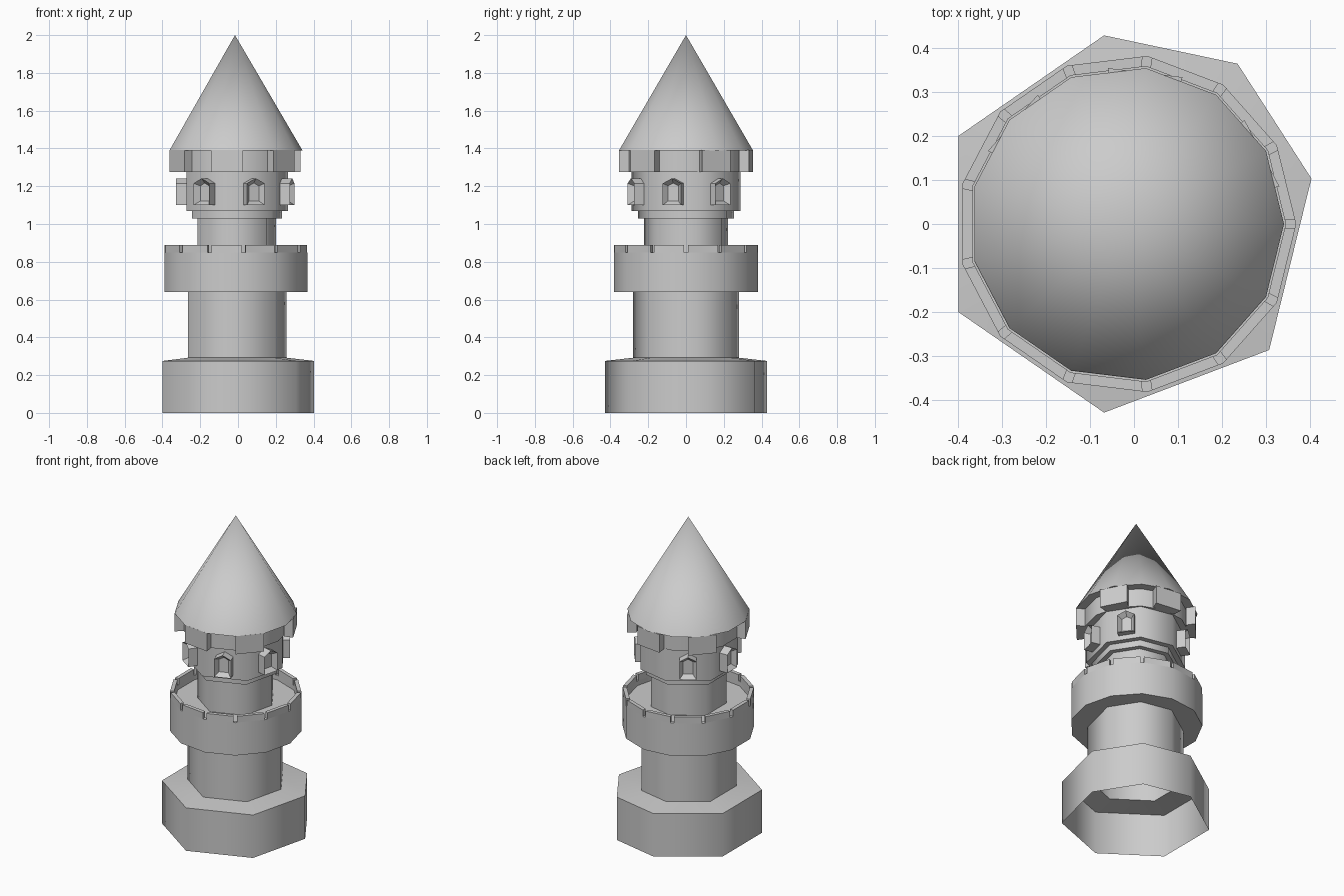
import bpy, bmesh, math
from mathutils import Vector, Matrix

if "Cube" in bpy.data.objects:
    bpy.data.objects.remove(bpy.data.objects["Cube"])

stone = bpy.data.materials.new("grey_stone")
stone.use_nodes = True
stone.diffuse_color = (0.6, 0.6, 0.6, 1)
stone.node_tree.nodes["Principled BSDF"].inputs["Base Color"].default_value = (0.6, 0.6, 0.6, 1)

AXIS_X = -0.016
STEP = math.tau / 13
ROUND = [(k * STEP, 1) for k in range(13)]
# Seven-sided outline: corners on every second half step, one merged pair
SEVEN = [(k * STEP, 1.025 if k == 2 else 1) for k in (0.5, 2, 3.5, 5.5, 7.5, 9.5, 11.5)]


def polar(r, a, z):
    return Vector((AXIS_X + r * math.cos(a), r * math.sin(a), z))


def finish(bm, name, angle=0):
    mesh = bpy.data.meshes.new(name)
    bm.to_mesh(mesh)
    bm.free()
    mesh.materials.append(stone)
    obj = bpy.data.objects.new(name, mesh)
    bpy.context.collection.objects.link(obj)
    if angle:
        bpy.ops.object.select_all(action='DESELECT')
        obj.select_set(True)
        bpy.context.view_layer.objects.active = obj
        bpy.ops.object.shade_smooth_by_angle(angle=math.radians(angle))
    return obj


def lathe(name, outline, profile, angle=58):
    """Sweep a bottom-to-top (radius, height) profile around an outline."""
    bm = bmesh.new()
    rings = [[bm.verts.new(polar(r * f, a, z)) for a, f in outline] for r, z in profile]
    n = len(outline)
    for low, high in zip(rings, rings[1:]):
        for i in range(n):
            j = (i + 1) % n
            bm.faces.new((low[i], low[j], high[j], high[i]))
    bmesh.ops.remove_doubles(bm, verts=bm.verts, dist=1e-5)
    return finish(bm, name, angle)


def prism(bm, base, offset):
    """Extrude a polygon by an offset and return the far face."""
    low = [bm.verts.new(p) for p in base]
    high = [bm.verts.new(p + offset) for p in base]
    n = len(base)
    bm.faces.new(low[::-1])
    for i in range(n):
        j = (i + 1) % n
        bm.faces.new((low[i], low[j], high[j], high[i]))
    return bm.faces.new(high)


# Hollow base and shaft
lathe("base", SEVEN, [(0.432, 0), (0.432, 0.275), (0.282, 0.292)])
lathe("shaft", SEVEN, [(0.282, 0.292), (0.282, 0.645)])

# Balcony with walkway
lathe("balcony", ROUND, [(0.22, 0.64), (0.385, 0.64), (0.385, 0.85),
                         (0.361, 0.85), (0.361, 0.82), (0.18, 0.82)])

# Battlements: one long block per side, with a slot at each corner
bm = bmesh.new()
for k in range(13):
    ends = []
    for r in (0.361, 0.385):
        a, b = polar(r, k * STEP, 0.85), polar(r, (k + 1) * STEP, 0.85)
        ends.append((a.lerp(b, 0.06), a.lerp(b, 0.94)))
    (ia, ib), (oa, ob) = ends
    prism(bm, [ia, oa, ob, ib], Vector((0, 0, 0.04)))
finish(bm, "battlements")

# Neck, stepped collar and upper room
lathe("neck", SEVEN, [(0.225, 0.81), (0.225, 1.03)])
lathe("collar", SEVEN, [(0.2, 1.03), (0.256, 1.03), (0.256, 1.07)])
lathe("upper_room", SEVEN, [(0.24, 1.07), (0.29, 1.07), (0.29, 1.28)])

# Roof with its recessed band
lathe("roof_band", ROUND, [(0.2, 1.275), (0.303, 1.275), (0.303, 1.39)])
lathe("roof", ROUND, [(0.25, 1.39), (0.357, 1.39), (0, 2.0)])

# Hanging blocks under the eaves
bm = bmesh.new()
for k in (0.5, 2.5, 4.5, 7, 9, 11):
    a, b = k * STEP, (k + 1) * STEP
    base = [polar(r, t, 1.275) for r, t in ((0.3, a), (0.357, a), (0.357, b), (0.3, b))]
    prism(bm, base, Vector((0, 0, 0.116)))
finish(bm, "eave_blocks")

# Pointed windows with a sunken pane
bm = bmesh.new()
half = 0.05
shape = [(-half, 1.1), (half, 1.1), (half, 1.215), (0, 1.242), (-half, 1.215)]
for k in (1.4, 4.5, 6.5, 8.5, 10.5, 12.5):
    turn = Matrix.Rotation(k * STEP, 3, 'Z')
    centre = Vector((AXIS_X, 0, 0))
    out = turn @ Vector((1, 0, 0))
    base = [centre + turn @ Vector((0.235, y, z)) for y, z in shape]
    front = prism(bm, base, out * 0.077)
    front.normal_update()
    bmesh.ops.inset_region(bm, faces=[front], thickness=0.022, use_even_offset=True)
    bmesh.ops.translate(bm, verts=front.verts, vec=out * -0.03)
finish(bm, "windows")
